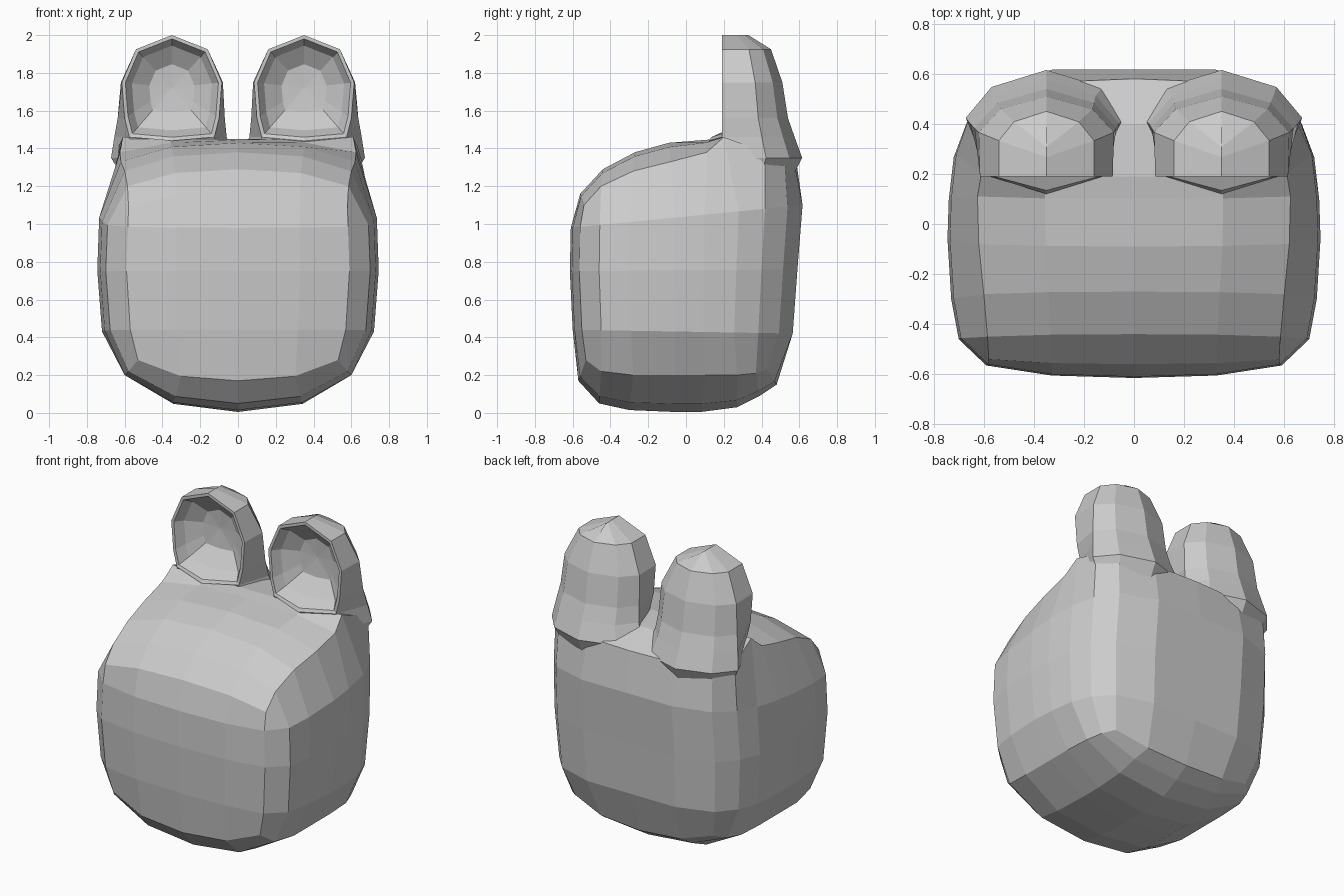
import bpy, bmesh
from mathutils import Vector

if "Cube" in bpy.data.objects:
    bpy.data.objects.remove(bpy.data.objects["Cube"])

grey = bpy.data.materials.new("soft_grey")
grey.diffuse_color = (0.6, 0.6, 0.6, 1)
grey.use_nodes = True
grey.node_tree.nodes["Principled BSDF"].inputs["Base Color"].default_value = grey.diffuse_color


def finish(bm, name):
    bmesh.ops.remove_doubles(bm, verts=bm.verts[:], dist=0.0005)
    bmesh.ops.recalc_face_normals(bm, faces=bm.faces[:])
    me = bpy.data.meshes.new(name)
    bm.to_mesh(me)
    bm.free()
    me.materials.append(grey)
    ob = bpy.data.objects.new(name, me)
    bpy.context.collection.objects.link(ob)
    return ob


def bridge(bm, a, b, closed=True):
    n = len(a)
    for i in range(n if closed else n - 1):
        j = (i + 1) % n
        vs = list(dict.fromkeys((a[i], a[j], b[j], b[i])))
        bm.faces.new(vs)


# --- head: rounded box made of two domed caps and a curved wall ---
PLAN = [(0, -.615), (.33, -.605), (.59, -.565), (.70, -.46), (.73, -.30), (.745, -.06),
        (.74, .10), (.72, .28), (.67, .42), (.57, .54), (.33, .62), (0, .62)]
# cap rows, front to back: edge y, edge x, edge z, centre y, centre z
BOTTOM = [(-.53, .53, .28, -.57, .17), (-.45, .58, .22, -.46, .05), (-.28, .60, .20, -.30, .015),
          (-.06, .60, .20, -.06, .005), (.10, .60, .20, .08, .005), (.27, .59, .20, .27, .03),
          (.37, .56, .21, .39, .09), (.43, .50, .23, .48, .15)]
TOP = [(-.54, .58, 1.10, -.56, 1.16), (-.45, .585, 1.20, -.44, 1.29), (-.28, .60, 1.28, -.27, 1.38),
       (-.08, .62, 1.33, -.09, 1.43), (.11, .625, 1.38, .10, 1.445), (.20, .61, 1.46, .19, 1.45),
       (.42, .645, 1.38, .40, 1.44), (.52, .555, 1.36, .58, 1.36)]


def cap(bm, rows):
    grid = []
    for ye, xe, ze, yc, zc in rows:
        row = []
        for f in (-1, -.57, 0, .57, 1):
            w = {0: 0, .57: .22, 1: 1}[abs(f)]
            row.append(bm.verts.new((xe * f, yc + (ye - yc) * w, zc + (ze - zc) * w)))
        grid.append(row)
    for a, b in zip(grid, grid[1:]):
        bridge(bm, a, b, False)
    # border loop in the same order as the wall rings
    return (grid[0][2:] + [r[4] for r in grid[1:-1]] + grid[-1][::-1]
            + [r[0] for r in grid[-2:0:-1]] + grid[0][:2])


def wall_ring(bm, zf, zb, hw, yf, yb):
    loop = PLAN + [(-x, y) for x, y in PLAN[-2:0:-1]]
    ring = []
    for x, y in loop:
        t = (y + .615) / 1.235
        ys = y * (yf / .615 if y < 0 else yb / .62)
        ring.append(bm.verts.new((x * hw / .745, ys, zf + (zb - zf) * t)))
    return ring


bm = bmesh.new()
rings = [cap(bm, BOTTOM)]
for lv in [(.44, .42, .72, .60, .565), (.75, .76, .745, .615, .59), (.98, 1.10, .735, .61, .617)]:
    rings.append(wall_ring(bm, *lv))
rings.append(cap(bm, TOP))
for a, b in zip(rings, rings[1:]):
    bridge(bm, a, b)
finish(bm, "head")

# --- ears: stacked D-shaped sections with a dished front ---
# z, inner x, outer x, front inner x, front outer x, back y
EAR = [(1.20, .06, .58, .14, .56, .54), (1.35, .02, .672, .13, .575, .615),
       (1.46, .06, .655, .125, .575, .575), (1.56, .07, .637, .10, .60, .54),
       (1.75, .08, .62, .085, .615, .51), (1.925, .16, .54, .16, .54, .45),
       (2.0, .35, .35, .35, .35, .33)]
FRONT, CX = .19, .35


def make_ear(side, name):
    bm = bmesh.new()

    def v(x, y, z):
        return bm.verts.new((x * side, y, z))

    secs = []
    for z, xi, xo, fi, fo, yb in EAR:
        d = yb - FRONT
        ym, yc = FRONT + .55 * d, yb - .16 * d
        secs.append([v(fi, FRONT, z), v(xi, ym, z), v(CX + .68 * (xi - CX), yc, z), v(CX, yb, z),
                     v(CX + .68 * (xo - CX), yc, z), v(xo, ym, z), v(fo, FRONT, z)])
    for a, b in zip(secs, secs[1:]):
        bridge(bm, a, b, False)
    bm.faces.new(secs[0])
    # front lip resting on the head
    lip = v(CX, .12, 1.44)
    bm.faces.new((secs[0][0], secs[0][6], secs[1][6], secs[1][0]))
    bm.faces.new((secs[1][0], secs[1][6], secs[2][6], lip, secs[2][0]))
    # rim loop and inward steps of the dish
    loop = [s[0] for s in secs[2:]] + [s[6] for s in secs[-2:1:-1]] + [lip]
    rim = [p.co.copy() for p in loop]
    mid = Vector((CX * side, 0, 1.72))
    for s, depth, blend in [(.93, FRONT, .2), (.80, .265, .75), (.45, .31, 1)]:
        new = []
        for p in rim:
            q = mid + (p - mid) * s
            q.y = p.y + (depth - p.y) * blend
            new.append(bm.verts.new(q))
        bridge(bm, loop, new)
        loop = new
    centre = v(CX, .32, 1.72)
    for i in range(len(loop)):
        bm.faces.new((loop[i], loop[(i + 1) % len(loop)], centre))
    finish(bm, name)


make_ear(1, "right_ear")
make_ear(-1, "left_ear")
